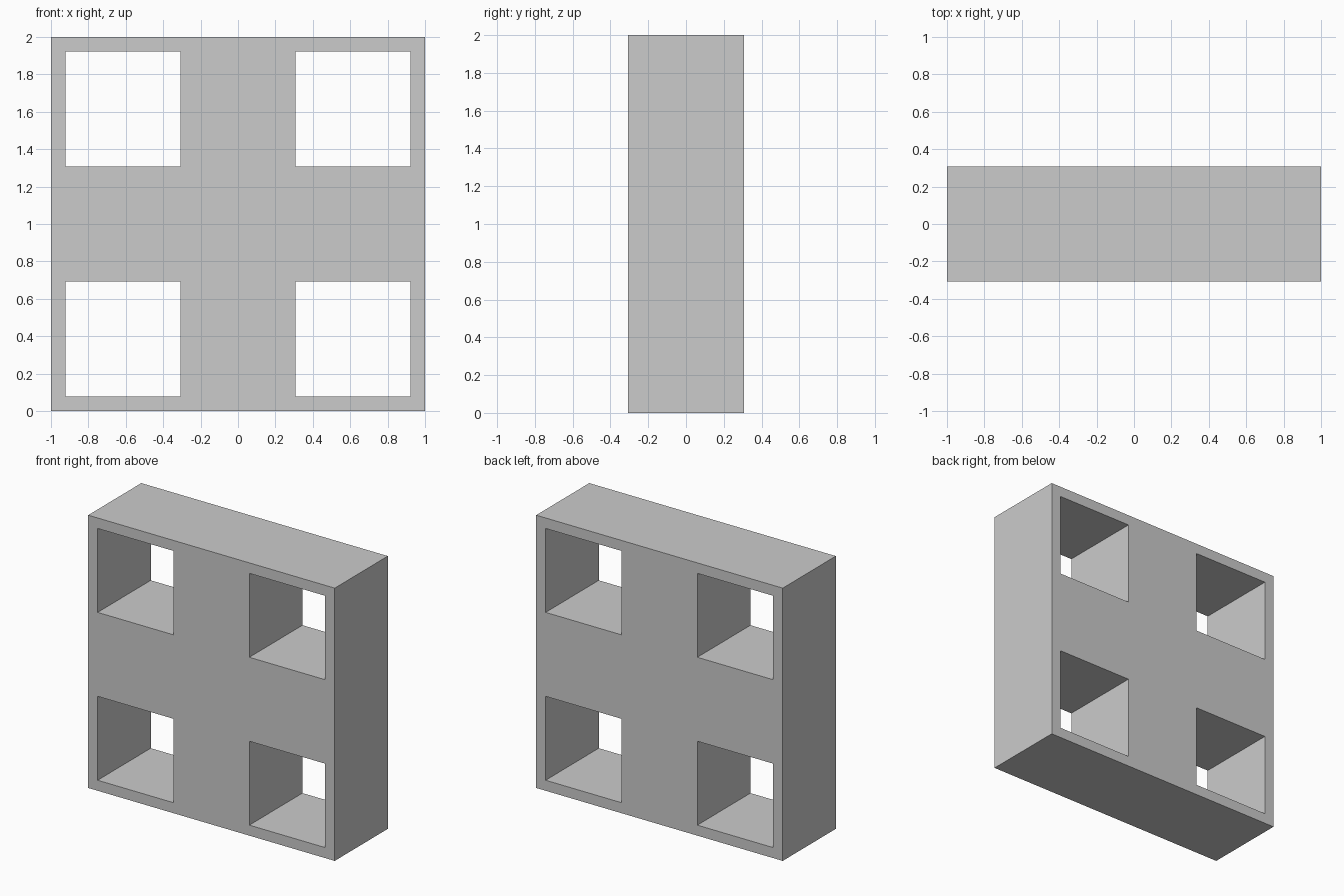
import bpy
import bmesh

if "Cube" in bpy.data.objects:
    bpy.data.objects.remove(bpy.data.objects["Cube"])

UNIT = 1 / 13                       # the block is 26 units wide and tall
LINES = [-13, -12, -4, 4, 12, 13]   # rim, opening, cross bar, opening, rim
OPENINGS = {1, 3}                   # grid columns / rows that hold openings
DEPTH = 8 * UNIT

# Flat front profile: a grid sheet with four square openings left out
bm = bmesh.new()
verts = [[bm.verts.new((x * UNIT, 0, z * UNIT + 1)) for z in LINES] for x in LINES]
for i in range(5):
    for j in range(5):
        if i in OPENINGS and j in OPENINGS:
            continue
        bm.faces.new((verts[i][j], verts[i + 1][j],
                      verts[i + 1][j + 1], verts[i][j + 1]))

mesh = bpy.data.meshes.new("window_block")
bm.to_mesh(mesh)
bm.free()
block = bpy.data.objects.new("window_block", mesh)
bpy.context.collection.objects.link(block)

# Thickness, centred on y = 0
solid = block.modifiers.new("thickness", 'SOLIDIFY')
solid.thickness = DEPTH
solid.offset = 0
